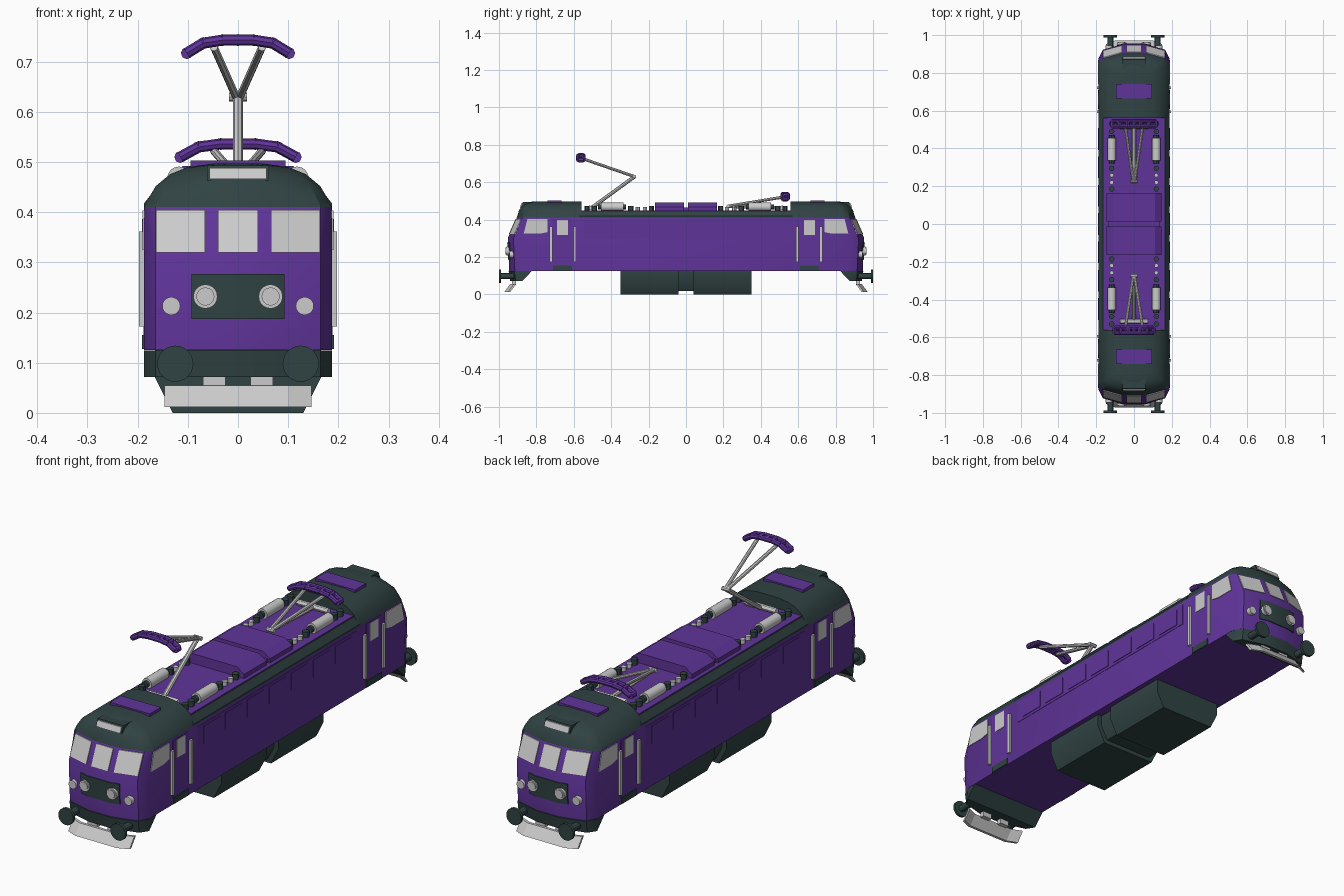
import bpy, bmesh, math
from mathutils import Vector

cube = bpy.data.objects.get("Cube")
if cube:
    bpy.data.objects.remove(cube)


def material(name, rgb):
    m = bpy.data.materials.new(name)
    m.use_nodes = True
    m.diffuse_color = (*rgb, 1)
    m.node_tree.nodes["Principled BSDF"].inputs["Base Color"].default_value = (*rgb, 1)
    return m


PURPLE = material("purple_paint", (0.115, 0.034, 0.32))
DARK = material("dark_slate", (0.030, 0.056, 0.056))
GREY = material("light_grey", (0.60, 0.60, 0.60))
made = []


def finish(name, bm, mat):
    bmesh.ops.recalc_face_normals(bm, faces=bm.faces)
    mesh = bpy.data.meshes.new(name)
    bm.to_mesh(mesh)
    bm.free()
    mesh.materials.append(mat)
    ob = bpy.data.objects.new(name, mesh)
    bpy.context.collection.objects.link(ob)
    made.append(ob)
    return ob


def hull(name, pts, mat):
    """Convex solid around a few section points."""
    bm = bmesh.new()
    for p in pts:
        bm.verts.new(p)
    res = bmesh.ops.convex_hull(bm, input=bm.verts)
    bmesh.ops.delete(bm, geom=[v for v in bm.verts if not v.link_faces], context='VERTS')
    bmesh.ops.dissolve_limit(bm, angle_limit=0.01, verts=bm.verts, edges=bm.edges)
    return finish(name, bm, mat)


def box(name, x, y, z, mat):
    return hull(name, [(a, b, c) for a in x for b in y for c in z], mat)


def rods(name, segments, r, mat, sides=12):
    """Cylinders between pairs of points, in one object."""
    bm = bmesh.new()
    for a, b in segments:
        a, b = Vector(a), Vector(b)
        d = b - a
        new = bmesh.ops.create_cone(bm, cap_ends=True, segments=sides, radius1=r,
                                    radius2=r, depth=d.length)["verts"]
        rot = Vector((0, 0, 1)).rotation_difference(d).to_matrix()
        for v in new:
            v.co = rot @ v.co + (a + b) / 2
    return finish(name, bm, mat)


def section(profile, y0, y1):
    """Symmetric x-z profile run along y."""
    return [(s * x, y, z) for x, z in profile for s in (1, -1) for y in (y0, y1)]


def nose_ring(w, tip, z, e=-1, corner=0.075):
    """Rounded end outline at one height."""
    half = [(w * 0.3, tip), (w * 0.88, tip - 0.03), (w, tip - corner)]
    return [(s * x, e * y, z) for x, y in half for s in (1, -1)]


W = 0.187
LEVELS = [(0.125, 0.945), (0.30, 0.953), (0.41, 0.905)]


def nose_y(x, z):
    (z0, t0), (z1, t1) = LEVELS[:2] if z < 0.30 else LEVELS[1:]
    tip = t0 + (t1 - t0) * (z - z0) / (z1 - z0)
    return tip - 0.03 * max(0, abs(x) - W * 0.3) / (W * 0.58)


def nose_plate(name, xs, z0, z1, mat, e):
    pts = [(x, e * (nose_y(x, z) + d), z) for x in xs for z in (z0, z1) for d in (0.004, -0.005)]
    return hull(name, pts, mat)


# Body shell and the middle roof
body = []
for e in (-1, 1):
    for z, tip in LEVELS:
        body += nose_ring(W, tip, z, e, 0.06 if z > 0.4 else 0.075)
hull("body_shell", body, PURPLE)
hull("middle_roof", section([(W, 0.41), (W, 0.418), (0.165, 0.446)], -0.57, 0.57), DARK)
box("roof_deck", (-0.162, 0.162), (-0.565, 0.565), (0.44, 0.45), PURPLE)
for name, y0, y1 in (("front", -0.165, -0.012), ("rear", 0.012, 0.165)):
    hull(name + "_roof_housing",
         section([(0.145, 0.445), (0.145, 0.468), (0.11, 0.492)], y0, y1), PURPLE)
box("housing_joint", (-0.135, 0.135), (-0.02, 0.02), (0.445, 0.465), PURPLE)

# Underframe tanks with a recessed link
TANK = [(0.165, 0.126), (0.165, 0.07), (0.13, 0)]
hull("front_tank", section(TANK, -0.35, -0.04), DARK)
hull("rear_tank", section(TANK, 0.04, 0.35), DARK)
hull("tank_link", section([(0.145, 0.126), (0.145, 0.075), (0.115, 0.018)], -0.05, 0.05), DARK)

# Side panels
for side, s in (("left", 1), ("right", -1)):
    box(side + "_long_panel", (s * 0.18, s * (W + 0.0015)), (-0.545, 0.545), (0.30, 0.397), PURPLE)
    for i in range(7):
        y = (i - 3) * 0.15
        box(f"{side}_side_panel_{i + 1}", (s * 0.18, s * (W + 0.004)),
            (y - 0.057, y + 0.057), (0.312, 0.386), PURPLE)

for end, e in (("front", -1), ("rear", 1)):
    # Domed cab roof
    roof = []
    for w, tip, z in ((W, 0.905, 0.41), (0.183, 0.902, 0.42), (0.164, 0.892, 0.452),
                      (0.135, 0.875, 0.476), (0.10, 0.85, 0.490), (0.05, 0.82, 0.497)):
        roof += nose_ring(w, tip, z, e, 0.06)
        roof += [(sx * w, e * 0.56, z) for sx in (1, -1)]
    hull(end + "_cab_roof", roof, DARK)
    box(end + "_roof_hatch", (-0.095, 0.095), (e * 0.665, e * 0.74), (0.48, 0.503), PURPLE)
    hull(end + "_lamp_hood", section([(0.062, 0.463)], e * 0.885, e * 0.79)
         + section([(0.062, 0.493)], e * 0.872, e * 0.79), DARK)
    hull(end + "_lamp_glass", section([(0.057, 0.466)], e * 0.888, e * 0.88)
         + section([(0.057, 0.488)], e * 0.879, e * 0.87), GREY)

    # Windscreen, lamp panel and lamps
    nose_plate(end + "_centre_window", (-0.04, 0.04), 0.32, 0.404, GREY, e)
    for s in (1, -1):
        nose_plate(end + "_corner_window", (s * 0.066, s * 0.163), 0.32, 0.404, GREY, e)
    nose_plate(end + "_lamp_panel", (-0.093, -0.056, 0.056, 0.093), 0.187, 0.277, DARK, e)
    for s in (1, -1):
        rods(end + "_headlamp", [((s * 0.065, e * 0.93, 0.232), (s * 0.065, e * 0.96, 0.232))],
             0.024, GREY, 20)
        rods(end + "_headlamp_lens", [((s * 0.065, e * 0.94, 0.232), (s * 0.065, e * 0.964, 0.232))],
             0.018, GREY, 20)
        rods(end + "_marker_lamp", [((s * 0.133, e * 0.91, 0.213), (s * 0.133, e * 0.944, 0.213))],
             0.018, GREY, 20)

    # Skirt, buffers and plough
    hull(end + "_skirt", nose_ring(W, 0.948, 0.124, e) + nose_ring(W, 0.94, 0.072, e, 0.065)
         + [(sx * W, e * 0.825, 0.124) for sx in (1, -1)], DARK)
    for s in (1, -1):
        x = s * 0.125
        rods(end + "_buffer_head", [((x, e * 0.988, 0.098), (x, e, 0.098))], 0.036, DARK, 24)
        rods(end + "_buffer_stem", [((x, e * 0.90, 0.098), (x, e * 0.99, 0.098))], 0.016, DARK)
        box(end + "_plough_bracket", (s * 0.025, s * 0.07), (e * 0.91, e * 0.93), (0.05, 0.075), GREY)
        outer = [(s * 0.147, 0.0), (s * 0.10, 0.02)]
        hull(end + "_plough_wing", [(x, e * (y + dy + t), z) for x, y in outer
             for z, dy in ((0.055, 0.908), (0.012, 0.940)) for t in (0, 0.012)], GREY)
    hull(end + "_plough", [(x, e * (dy + t), z) for x in (-0.10, 0.10)
         for z, dy in ((0.055, 0.928), (0.012, 0.960)) for t in (0, 0.012)], GREY)

    # Cab sides: window, door, handrails and step
    for s in (1, -1):
        xs = (s * 0.18, s * (W + 0.003))
        hull(end + "_cab_side_window", [(x, e * y, z) for x in xs for y, z in
             ((0.74, 0.333), (0.74, 0.403), (0.848, 0.403), (0.868, 0.325), (0.78, 0.325))], GREY)
        box(end + "_door", (s * 0.18, s * (W + 0.0015)), (e * 0.61, e * 0.715), (0.155, 0.402), PURPLE)
        box(end + "_door_window", xs, (e * 0.632, e * 0.69), (0.318, 0.397), GREY)
        box(end + "_door_step", (s * 0.18, s * (W + 0.004)), (e * 0.61, e * 0.71), (0.127, 0.155), DARK)
        for y in (0.595, 0.722):
            box(end + "_handrail", (s * 0.186, s * 0.197), (e * (y - 0.007), e * (y + 0.007)),
                (0.172, 0.362), GREY)

        # Roof air tanks and insulators
        x = s * 0.118
        rods(end + "_air_tank", [((x, e * 0.335, 0.468), (x, e * 0.455, 0.468))], 0.023, GREY, 16)
        rods(end + "_air_tank_caps", [((x, e * 0.32, 0.468), (x, e * 0.47, 0.468))], 0.014, DARK)
        rods(end + "_insulators", [((x, e * y, 0.445), (x, e * y, 0.474))
             for y in (0.185, 0.295, 0.49, 0.53)], 0.014, DARK)
        rods(end + "_terminals", [((x, e * y, 0.445), (x, e * y, 0.468))
             for y in (0.22, 0.258)], 0.011, GREY)


def pantograph(name, e, knee, head, half):
    """Base bar, lower arm, forked upper arm and bowed head."""
    ky, kz = knee
    hy, hz = head
    rods(name + "_base_bar", [((-0.075, e * 0.515, 0.463), (0.075, e * 0.515, 0.463))], 0.012, GREY)
    rods(name + "_lower_arm", [((0, e * 0.505, 0.463), (0, e * ky, kz))], 0.010, GREY, 8)
    rods(name + "_knee", [((-0.018, e * ky, kz), (0.018, e * ky, kz))], 0.009, GREY, 8)
    rods(name + "_upper_arms", [((s * 0.004, e * ky, kz), (s * 0.048, e * hy, hz - 0.012))
                                for s in (1, -1)], 0.008, GREY, 8)
    bow = [(-half, -0.024), (-0.68 * half, -0.004), (-0.3 * half, 0.002)]
    bow += [(-x, z) for x, z in reversed(bow)]
    bars = []
    for dy in (-0.014, 0.014):
        line = [(x, e * hy + dy, hz + z) for x, z in bow]
        bars += list(zip(line, line[1:]))
    rods(name + "_head_bars", bars, 0.011, PURPLE, 8)
    rods(name + "_head_ribs", [((x, e * hy - 0.014, hz + z), (x, e * hy + 0.014, hz + z))
         for x, z in bow + [(0, 0.002)]], 0.012, PURPLE, 8)


pantograph("raised_pantograph", -1, (0.275, 0.63), (0.562, 0.741), 0.102)
pantograph("folded_pantograph", 1, (0.225, 0.472), (0.53, 0.534), 0.115)

# Smooth the rounded parts, keep the hard edges
bpy.ops.object.select_all(action='DESELECT')
for ob in made:
    ob.select_set(True)
bpy.context.view_layer.objects.active = made[0]
bpy.ops.object.shade_smooth_by_angle(angle=math.radians(30))
